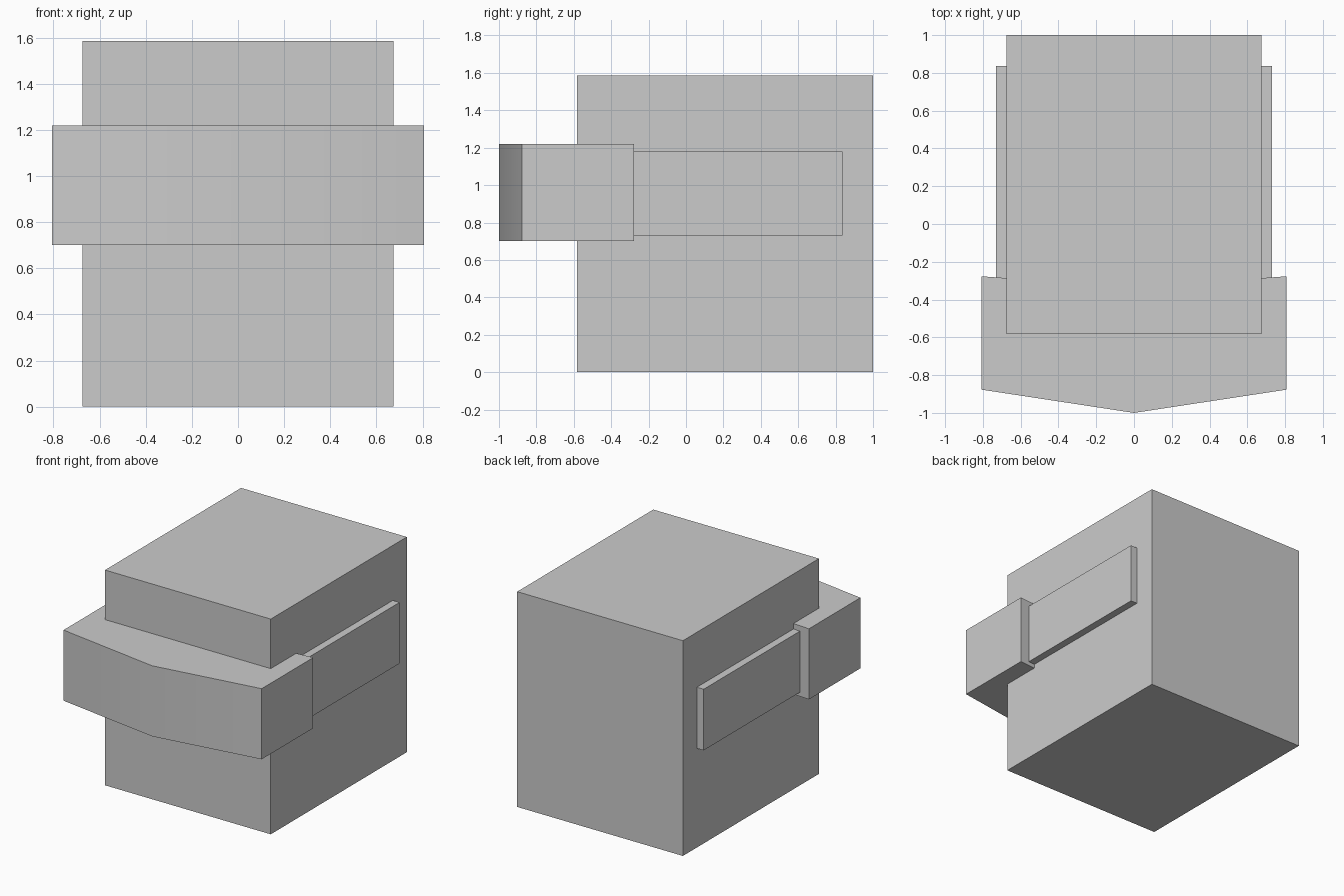
import bpy
import bmesh

if "Cube" in bpy.data.objects:
    bpy.data.objects.remove(bpy.data.objects["Cube"])


def prism(name, outline, z0, z1):
    """Extrude a counter-clockwise XY outline from z0 up to z1."""
    bm = bmesh.new()
    base = bm.faces.new([bm.verts.new((x, y, z0)) for x, y in outline])
    top = bmesh.ops.extrude_face_region(bm, geom=[base])["geom"]
    verts = [v for v in top if isinstance(v, bmesh.types.BMVert)]
    bmesh.ops.translate(bm, verts=verts, vec=(0, 0, z1 - z0))
    bmesh.ops.recalc_face_normals(bm, faces=bm.faces)
    mesh = bpy.data.meshes.new(name)
    bm.to_mesh(mesh)
    bm.free()
    obj = bpy.data.objects.new(name, mesh)
    bpy.context.collection.objects.link(obj)
    return obj


def box(name, x0, x1, y0, y1, z0, z1):
    return prism(name, [(x0, y0), (x1, y0), (x1, y1), (x0, y1)], z0, z1)


# Main block
box("head_block", -0.675, 0.675, -0.583, 1.0, 0.0, 1.585)

# Visor with a shallow pointed front and slightly swept back edge
visor = prism("visor", [(0, -1.0), (0.807, -0.877), (0.807, -0.277),
                        (0, -0.335), (-0.807, -0.277), (-0.807, -0.877)],
              0.70, 1.22)

# The two front panels blend softly across the centre crease
for face in visor.data.polygons:
    face.use_smooth = face.normal.y < -0.5
for edge in visor.data.edges:
    a, b = (visor.data.vertices[i].co for i in edge.vertices)
    edge.use_edge_sharp = not (abs(a.x) < 0.01 and abs(b.x) < 0.01)

# Side straps, mirrored
strap = box("side_straps", 0.66, 0.73, -0.30, 0.837, 0.73, 1.18)
strap.modifiers.new("mirror", 'MIRROR')
